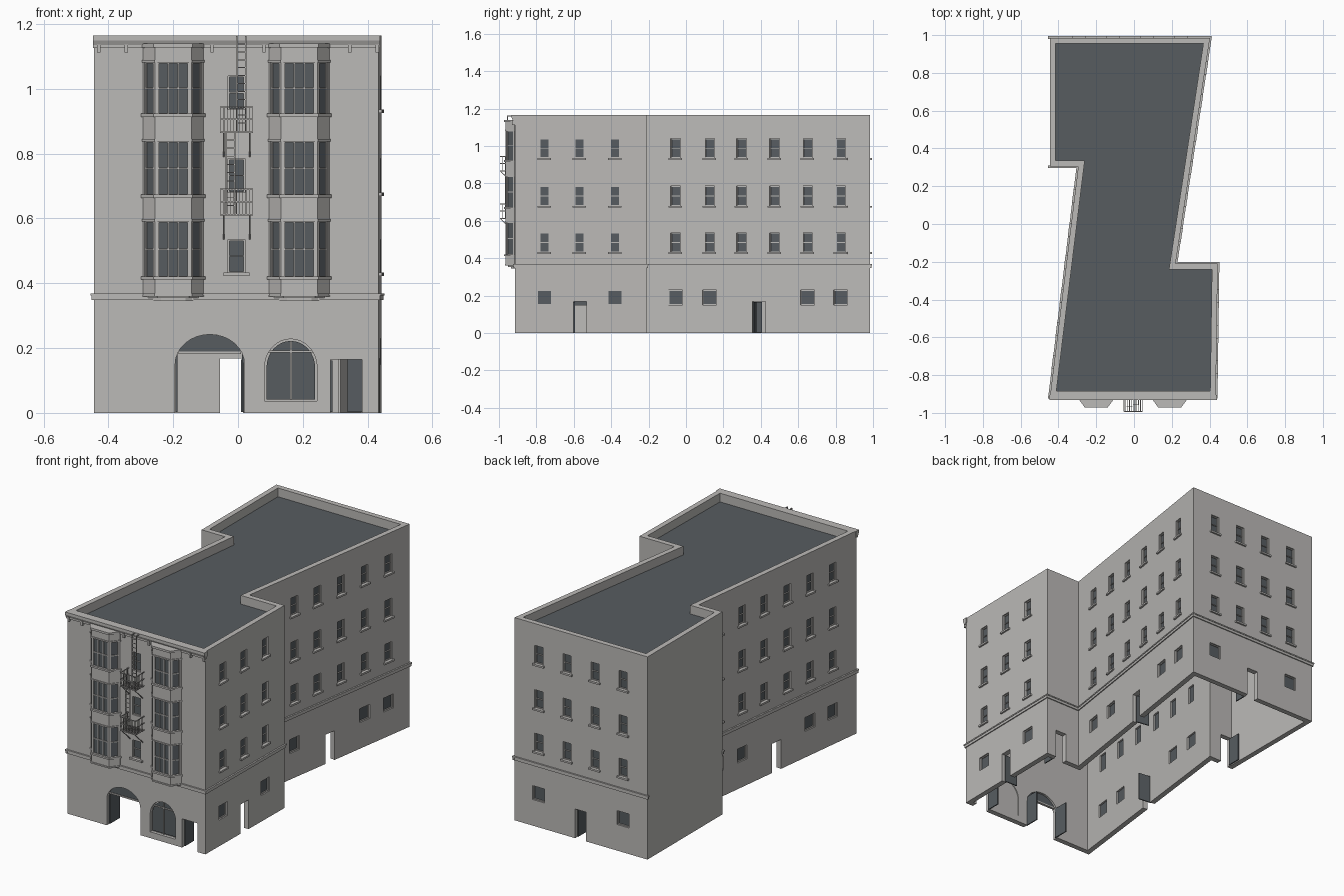
import bpy, bmesh, math
from mathutils import Matrix, Vector

cube = bpy.data.objects.get("Cube")
if cube:
    bpy.data.objects.remove(cube)


def material(name, rgb):
    m = bpy.data.materials.new(name)
    m.use_nodes = True
    m.diffuse_color = (*rgb, 1)
    m.node_tree.nodes["Principled BSDF"].inputs["Base Color"].default_value = (*rgb, 1)
    return m


STONE = material("pale_stone", (0.5, 0.49, 0.475))
DARK = material("slate_dark", (0.095, 0.108, 0.118))

PLAN = Matrix(((1, 0, 0, 0), (0, 0, 1, 0), (0, 1, 0, 0), (0, 0, 0, 1)))
WORLD = Matrix.Identity(4)
TOP, THICK = 1.165, 0.03
parts = {}


def part(name):
    return parts.setdefault(name, bmesh.new())


def extrude(name, m, profile, y0, y1):
    """Extrude an (x, z) profile along local y."""
    bm = part(name)
    a, b = ([bm.verts.new(m @ Vector((x, y, z))) for x, z in profile] for y in (y0, y1))
    bm.faces.new(a)
    bm.faces.new(b[::-1])
    for i in range(len(a)):
        j = (i + 1) % len(a)
        bm.faces.new((a[i], b[i], b[j], a[j]))


def box(name, m, x0, x1, y0, y1, z0, z1):
    extrude(name, m, [(x0, z0), (x1, z0), (x1, z1), (x0, z1)], y0, y1)


def strut(name, a, b, r=0.003):
    a, b = Vector(a), Vector(b)
    d = b - a
    m = (Matrix.Translation((a + b) / 2) @ d.to_track_quat('Z', 'Y').to_matrix().to_4x4()
         @ Matrix.Diagonal((r, r, d.length, 1)))
    bmesh.ops.create_cube(part(name), size=1, matrix=m)


def frame(p, q):
    """Wall frame: x along the wall, y inward, z up."""
    u = (Vector(q) - Vector(p)).normalized()
    return Matrix(((u.x, -u.y, 0, p[0]), (u.y, u.x, 0, p[1]), (0, 0, 1, 0), (0, 0, 0, 1)))


def inset(pts, t):
    out = []
    for i, p in enumerate(pts):
        p = Vector(p)
        a = (p - Vector(pts[i - 1])).normalized()
        b = (Vector(pts[(i + 1) % len(pts)]) - p).normalized()
        na, nb = Vector((-a.y, a.x)), Vector((-b.y, b.x))
        out.append(p + (na + nb) * t / (1 + na.dot(nb)))
    return out


def grid(name, m, x0, x1, z0, z1, cols, rows, bar, y0, y1):
    """Window border with evenly spaced glazing bars."""
    for i in range(cols + 1):
        x = x0 + (x1 - x0 - bar) * i / cols
        box(name, m, x, x + bar, y0, y1, z0, z1)
    for i in range(rows + 1):
        z = z0 + (z1 - z0 - bar) * i / rows
        box(name, m, x0, x1, y0, y1, z, z + bar)


def window(m, s, w, z0, z1, rows=2, sill=0.0):
    a, b = s - w / 2, s + w / 2
    box("cutters", m, a, b, -0.02, 0.06, z0, z1)
    box("window_glass", m, a, b, 0.014, 0.02, z0, z1)
    grid("window_frames", m, a, b, z0, z1, 1, rows, 0.004, 0.008, 0.015)
    if sill:
        box("window_sills", m, a - sill, b + sill, -0.01, 0.005, z0 - 0.01, z0)


def door(m, s, w, h):
    """Open doorway with its leaf swung inward."""
    a = s - w / 2
    box("cutters", m, a, a + w, -0.02, 0.06, -0.05, h)
    box("open_doors", m, a, a + 0.006, 0.02, 0.1, 0.002, h - 0.003)


def arch(cx, hw, z0, spring, rise, n=16):
    a0 = math.asin(max(0, (z0 - spring) / rise))
    arc = [a0 + (math.pi - 2 * a0) * i / n for i in range(n + 1)]
    pts = [(cx + hw * math.cos(t), spring + rise * math.sin(t)) for t in arc]
    return ([(cx - hw, z0), (cx + hw, z0)] if z0 < spring else []) + pts


# Wall shell
foot = [(-.445, -.915), (.433, -.915), (.443, -.21), (.22, -.21),
        (.402, .985), (-.445, .985), (-.445, .305), (-.295, .305)]
inner = inset(foot, THICK)
bm = part("walls")
rings = [[bm.verts.new((p[0], p[1], z)) for p in pts]
         for pts, z in ((foot, 0), (foot, TOP), (inner, TOP), (inner, 0))]
for k in range(4):
    r, s = rings[k], rings[(k + 1) % 4]
    for i in range(len(foot)):
        j = (i + 1) % len(foot)
        bm.faces.new((r[i], r[j], s[j], s[i]))

# Flat roof behind the parapet
extrude("roof", PLAN, inset(foot, THICK - 0.004), 1.105, 1.115)

# Side and back openings: wall index, axis measured, upper, ground, doors
upper_rows = [(.433, .535), (.68, .785), (.936, 1.04)]
layout = [
    (1, 1, [-.757, -.57, -.38], [-.757, -.38], [-.566]),
    (2, 0, [], [], [.345]),
    (3, 1, [-.056, .126, .297, .473, .65, .827], [-.056, .126, .65, .827], [.39]),
    (4, 0, [-.29, -.11, .068, .247], [-.29, .247], [-.02]),
    (6, 0, [], [], [-.375]),
    (7, 1, [.15, -.03, -.2, -.38, -.555, -.73], [.15, -.03, -.555, -.73], [-.295]),
]
for i, axis, upper, ground, doors in layout:
    p, q = Vector(foot[i]), Vector(foot[(i + 1) % len(foot)])
    m, u = frame(p, q), (q - p).normalized()
    along = lambda c: (c - p[axis]) / u[axis]
    for c in upper:
        for z0, z1 in upper_rows:
            window(m, along(c), 0.052, z0, z1, sill=0.01)
    for c in ground:
        window(m, along(c), 0.076, 0.15, 0.23, rows=1)
    for c in doors:
        door(m, along(c), 0.07, 0.168)

# String course on every wall but the blank one
for i, p in enumerate(foot):
    q = foot[(i + 1) % len(foot)]
    if i != 5:
        size = (Vector(q) - Vector(p)).length
        box("string_course", frame(p, q), -0.006, size + 0.006, -0.006, 0.005, 0.348, 0.362)
        box("string_course", frame(p, q), -0.009, size + 0.009, -0.009, 0.005, 0.362, 0.369)

# Front wall: middle windows, door, garage arch and arched window
front = Matrix.Translation((0, foot[0][1], 0))
for k, (z0, z1) in enumerate(upper_rows):
    window(front, -0.005, 0.052, z0, z1, sill=0 if k else 0.014)
door(front, 0.334, 0.098, 0.165)
extrude("cutters", front, arch(-.087, .107, -.05, .15, .092), -0.02, 0.06)
extrude("window_glass", front, arch(-.087, .107, .188, .15, .092), 0.012, 0.018)
box("window_frames", front, -.184, .01, 0.008, 0.022, 0.182, 0.19)
for x in (-.193, .013):
    box("open_doors", front, x, x + 0.006, 0.02, 0.11, 0.002, 0.185 if x < 0 else 0.18)
extrude("cutters", front, arch(.163, .081, .036, .14, .088), -0.02, 0.06)
extrude("window_frames", front, arch(.163, .081, .036, .14, .088), 0.018, 0.026)
extrude("window_glass", front, arch(.163, .075, .042, .14, .082), 0.012, 0.018)
box("window_frames", front, .160, .166, 0.006, 0.014, 0.04, 0.222)
box("window_frames", front, .094, .232, 0.006, 0.014, 0.187, 0.193)

# Cornice with small brackets
extrude("cornice", frame((-.447, -.915), (-.447, -1.9)) @ Matrix.Rotation(0, 4, 'Z'),
        [(-.01, 1.135), (.01, 1.135), (.017, 1.15), (.017, TOP), (-.01, TOP)], 0, 0.886)
box("cornice", front, -.447, .439, -.009, .005, 1.126, 1.137)
for x in (-.43, -.345, -.08, .08, .345, .43):
    box("cornice", front, x - .005, x + .005, -.014, .005, 1.112, 1.137)

# Bay windows
tiers = [(.417, .593), (.67, .84), (.92, 1.083)]
solid = [(.362, .417), (.593, .67), (.84, .92), (1.083, 1.14)]


def bay_plan(cx, e):
    return [(cx - .093 - e, -.905), (cx - .093 - e, -.918), (cx - .056 - e * .6, -.965 - e),
            (cx + .056 + e * .6, -.965 - e), (cx + .093 + e, -.918), (cx + .093 + e, -.905)]


for cx in (-.2, .189):
    extrude("bay_glass", PLAN, bay_plan(cx, -0.007), 0.4, 1.1)
    extrude("bay_walls", PLAN, bay_plan(cx, -0.03), 0.345, 0.354)
    extrude("bay_walls", PLAN, bay_plan(cx, -0.012), 0.354, 0.363)
    for z0, z1 in solid:
        extrude("bay_walls", PLAN, bay_plan(cx, 0), z0, z1)
        if z1 < 1.1:
            extrude("bay_walls", PLAN, bay_plan(cx, 0.007), z1 - .006, z1 + .004)
        extrude("bay_walls", PLAN, bay_plan(cx, 0.004), z0 - .002, z0 + .006)
    extrude("bay_walls", PLAN, bay_plan(cx, 0.007), 1.128, 1.14)
    pts = bay_plan(cx, 0)
    for i, cols in ((1, 1), (2, 3), (3, 1)):
        m = frame(pts[i], pts[i + 1])
        size = (Vector(pts[i + 1]) - Vector(pts[i])).length
        for z0, z1 in tiers:
            for a in (0, size - .008):
                box("bay_walls", m, a, a + .008, 0, .012, z0, z1)
            grid("bay_frames", m, .007, size - .007, z0, z1, cols, 2, .005, .002, .01)

# Fire escape: two balconies, brackets and ladders
FE, X0, X1, YF, YW = "fire_escape", -.053, .044, -.992, -.915


def ladder(x0, x1, y, z0, z1):
    for x in (x0, x1):
        strut(FE, (x, y, z0), (x, y, z1), .004)
    steps = int((z1 - z0) / .024)
    for k in range(1, steps):
        z = z0 + (z1 - z0) * k / steps
        strut(FE, (x0, y, z), (x1, y, z))


for z in (.612, .866):
    for k in range(11):
        x = X0 + (X1 - X0) * k / 10
        strut(FE, (x, YF, z), (x, YW, z), .004)
        strut(FE, (x, YF, z), (x, YF, z + .078), .002)
    for k in range(1, 6):
        y = YF + (YW - YF) * k / 6
        for x in (X0, X1):
            strut(FE, (x, y, z), (x, y, z + .078), .002)
    for h in (0, .04, .078):
        strut(FE, (X0, YF, z + h), (X1, YF, z + h), .004)
        for x in (X0, X1):
            strut(FE, (x, YF, z + h), (x, YW, z + h), .004)
    for x in (-.044, .036):
        strut(FE, (x, YF, z), (x, YW, z - .075), .004)
ladder(-.004, .024, -.955, .87, 1.163)
ladder(-.038, -.01, -.965, .615, .868)
for x in (-.004, .024):
    strut(FE, (x, -.957, 1.161), (x, -.925, 1.161), .004)

# Turn every part into an object
objects = {}
for name, bm in parts.items():
    bmesh.ops.recalc_face_normals(bm, faces=bm.faces)
    mesh = bpy.data.meshes.new(name)
    bm.to_mesh(mesh)
    bm.free()
    dark = name in ("roof", "window_glass", "bay_glass", "open_doors")
    mesh.materials.append(DARK if dark else STONE)
    objects[name] = bpy.data.objects.new(name, mesh)
    bpy.context.scene.collection.objects.link(objects[name])

# Cut all openings through the walls
walls, cutters = objects["walls"], objects["cutters"]
cutters.hide_render = True
mod = walls.modifiers.new("openings", 'BOOLEAN')
mod.operation, mod.solver, mod.object = 'DIFFERENCE', 'EXACT', cutters
bpy.context.view_layer.objects.active = walls
bpy.ops.object.modifier_apply(modifier=mod.name)
bpy.data.objects.remove(cutters)
